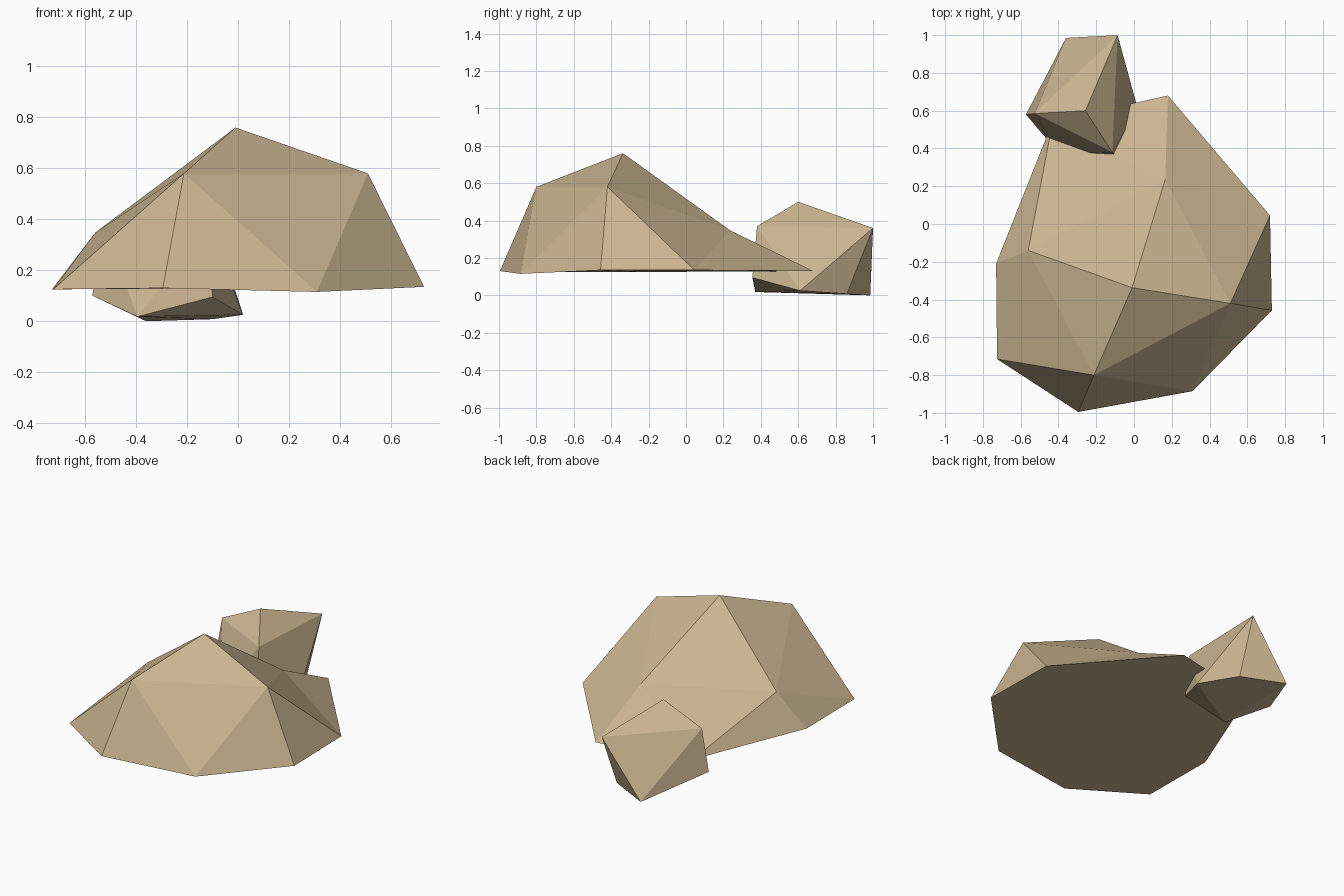
import bpy, bmesh

if "Cube" in bpy.data.objects:
    bpy.data.objects.remove(bpy.data.objects["Cube"])

stone = bpy.data.materials.new("sandstone")
stone.diffuse_color = (0.60, 0.465, 0.285, 1)
stone.use_nodes = True
stone.node_tree.nodes["Principled BSDF"].inputs["Base Color"].default_value = stone.diffuse_color


def finish(bm, name):
    """Turn a bmesh into a flat-shaded stone object."""
    bmesh.ops.recalc_face_normals(bm, faces=bm.faces[:])
    mesh = bpy.data.meshes.new(name)
    bm.to_mesh(mesh)
    bm.free()
    mesh.materials.append(stone)
    bpy.context.collection.objects.link(bpy.data.objects.new(name, mesh))


# Large boulder: octagonal foot, four shoulders and a peak
foot = [(-0.43, 0.545, 0.13), (-0.73, -0.21, 0.125), (-0.725, -0.715, 0.125),
        (-0.295, -0.995, 0.13), (0.31, -0.885, 0.115), (0.73, -0.457, 0.135),
        (0.72, 0.045, 0.135), (0.18, 0.68, 0.13)]
shoulders = [(-0.56, -0.14, 0.348), (-0.212, -0.80, 0.58),
             (0.51, -0.42, 0.58), (0.165, 0.235, 0.348)]
bm = bmesh.new()
f = [bm.verts.new(p) for p in foot]
s = [bm.verts.new(p) for p in shoulders]
peak = bm.verts.new((-0.01, -0.337, 0.76))
bm.faces.new(f)
for i in range(4):
    a, b, c = f[2 * i], f[2 * i + 1], f[(2 * i + 2) % 8]
    n = s[(i + 1) % 4]
    bm.faces.new((a, b, s[i]))
    bm.faces.new((b, c, s[i]))
    bm.faces.new((c, n, s[i]))
    bm.faces.new((s[i], n, peak))
finish(bm, "large_boulder")

# Small boulder: convex chunk behind the large one
chunk = [(-0.257, 0.60, 0.50), (-0.087, 1.0, 0.36), (-0.115, 0.38, 0.37),
         (-0.525, 0.585, 0.375), (-0.572, 0.58, 0.10), (-0.36, 0.985, 0.0),
         (-0.10, 0.86, 0.008), (0.02, 0.61, 0.025), (-0.10, 0.355, 0.095),
         (-0.395, 0.37, 0.018)]
bm = bmesh.new()
for p in chunk:
    bm.verts.new(p)
bmesh.ops.convex_hull(bm, input=bm.verts[:])
finish(bm, "small_boulder")
